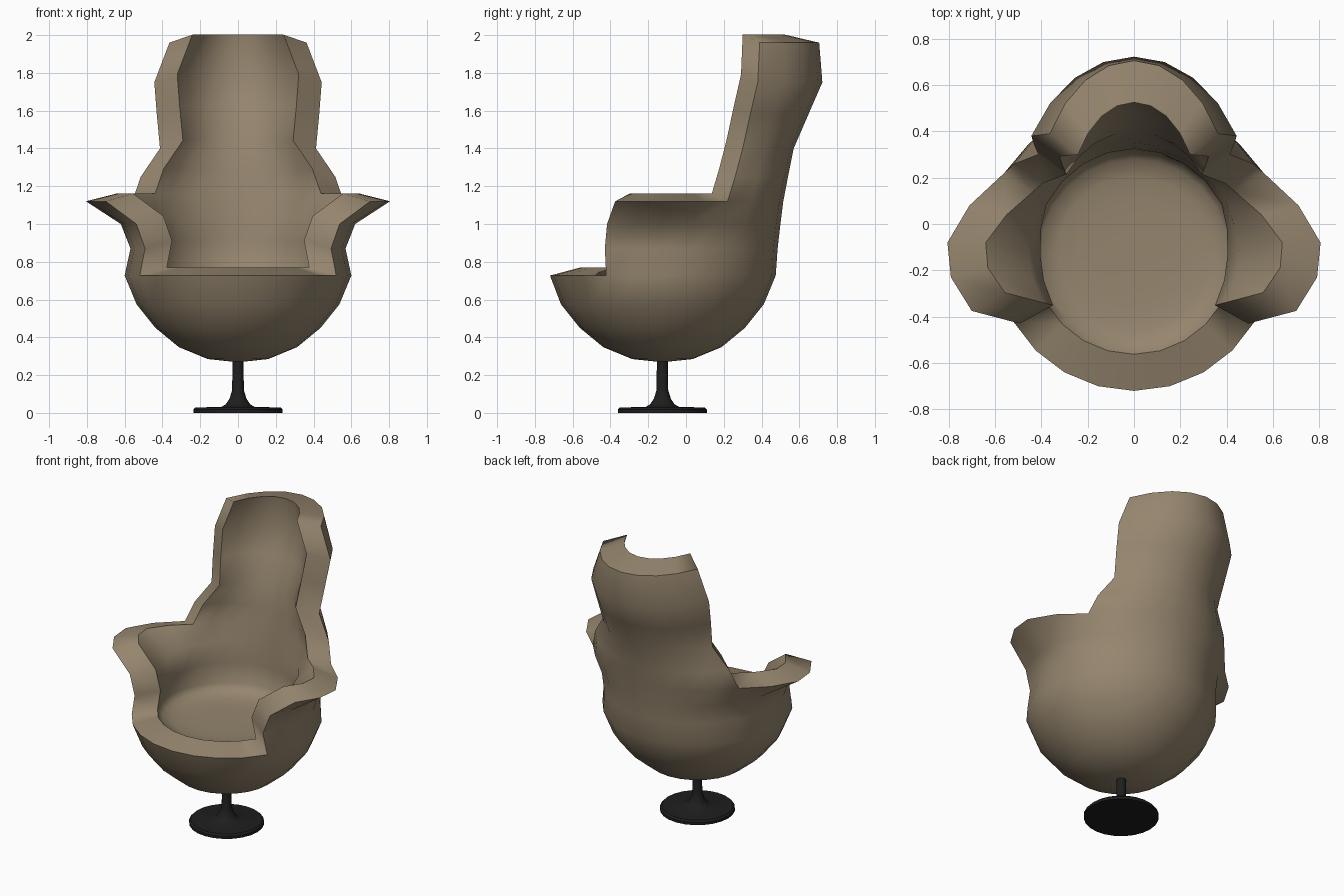
import bpy, bmesh, math

if "Cube" in bpy.data.objects:
    bpy.data.objects.remove(bpy.data.objects["Cube"])

CY = -0.125            # centre line of the bowl and pedestal
SEG = 24               # sides of the bowl


def material(name, rgb):
    m = bpy.data.materials.new(name)
    m.diffuse_color = (*rgb, 1)
    m.use_nodes = True
    m.node_tree.nodes["Principled BSDF"].inputs["Base Color"].default_value = m.diffuse_color
    return m


tan = material("tan upholstery", (0.30, 0.235, 0.155))
black = material("black metal", (0.013, 0.013, 0.013))


def finish(bm, name, mat):
    me = bpy.data.meshes.new(name)
    bm.to_mesh(me)
    bm.free()
    me.materials.append(mat)
    ob = bpy.data.objects.new(name, me)
    bpy.context.collection.objects.link(ob)
    return ob


# ---- seat shell: rows -5..0 are the bowl, 0..3 the arms, 0..8 the back ----
BOWL = {-4: (0.16, 0.285), -3: (0.313, 0.348), -2: (0.437, 0.45), -1: (0.537, 0.575)}
FLOOR = {-5: (0, 0.70), -4: (0.14, 0.70), -3: (0.24, 0.703), -2: (0.33, 0.71), -1: (0.405, 0.73)}
Z = [0.727, 0.87, 1.0, 1.12, 1.25, 1.40, 1.58, 1.75, 1.96]
BACK_Y = [0.475, 0.485, 0.50, 0.515, 0.54, 0.57, 0.648, 0.722, 0.705]
BACK_EDGE = {4: (0.515, 0.26), 5: (0.413, 0.30), 6: (0.43, 0.34), 7: (0.443, 0.38), 8: (0.363, 0.39)}
ARM_TOP = {-2: (0.70, -0.375), -1: (0.79, -0.23), 0: (0.805, -0.08), 1: (0.71, 0.08), 2: (0.56, 0.22)}
FLARE = [0, -0.15, 0.1, 1]


def outer_xy(row, k):
    """Right half of the outer wall, k counts 15 degree steps from +x."""
    a = math.radians(15 * k)
    if k <= 2:
        if row > 3:
            return BACK_EDGE[row]
        x, y = 0.6 * math.cos(a), CY + 0.595 * math.sin(a)
        if row == 0:
            return x, y
        tx, ty = ARM_TOP[k]
        w = FLARE[row]
        return x + w * (tx - x), y + w * (ty - y)
    ex, ey = outer_xy(row, 2)
    b = 2 * (BACK_Y[row] - ey)
    return ex * math.cos(a) / math.cos(math.pi / 6), BACK_Y[row] - b + b * math.sin(a)


def point(row, k, inner):
    if row < 0:
        r, z = FLOOR[row] if inner else BOWL.get(row, (0, 0.268))
        a = math.radians(15 * k)
        return r * math.cos(a), CY + r * math.sin(a), z
    side = 1
    if k > 6:
        k, side = 12 - k, -1
    x, y = outer_xy(row, k)
    z = Z[row]
    if inner:
        a = math.radians(15 * k)
        back = k >= 2
        x -= (0.165 - (0.025 * min(1, row / 3) if back else 0)) * math.cos(a)
        y -= (0.158 + (0.022 * row / 8 if back else 0)) * math.sin(a)
        z += 0.042
    return side * x, y, z


def wrap(k):
    return (k + 6) % SEG - 6


faces = []
for k in range(-6, 18):
    n = wrap(k + 1)
    faces.append([(-5, 0), (-4, n), (-4, k)])
    for row in range(-4, 8):
        lo, hi = (-6, 18) if row < 0 else (-2, 14) if row < 3 else (2, 10)
        if lo <= k < hi:
            faces.append([(row, k), (row, n), (row + 1, n), (row + 1, k)])

bm = bmesh.new()
verts = {}


def v(key, inner):
    if (key, inner) not in verts:
        verts[key, inner] = bm.verts.new(point(*key, inner))
    return verts[key, inner]


edges = set()
for f in faces:
    bm.faces.new([v(q, False) for q in f])
    bm.faces.new([v(q, True) for q in reversed(f)])
    edges.update(zip(f, f[1:] + f[:1]))

# flat rim joining the outer and inner walls
rim = set()
for a, b in sorted(edges):
    if (b, a) not in edges:
        rim.add(bm.faces.new([v(b, False), v(a, False), v(a, True), v(b, True)]))
for f in bm.faces:
    f.smooth = True
for e in bm.edges:
    n = sum(f in rim for f in e.link_faces)
    if n == 1 or (n == 2 and e.calc_face_angle(0) > math.radians(28)):
        e.smooth = False
bmesh.ops.recalc_face_normals(bm, faces=bm.faces)
finish(bm, "seat_shell", tan)

# ---- pedestal: lathe profile ----
profile = [(0, 0), (0.236, 0), (0.236, 0.018), (0.225, 0.029), (0.09, 0.031), (0.065, 0.045),
           (0.045, 0.075), (0.031, 0.12), (0.029, 0.30), (0, 0.30)]
bm = bmesh.new()
pv = [bm.verts.new((r, CY, z)) for r, z in profile]
pe = [bm.edges.new(p) for p in zip(pv, pv[1:])]
bmesh.ops.spin(bm, geom=pv + pe, cent=(0, CY, 0), axis=(0, 0, 1), angle=2 * math.pi, steps=SEG)
bmesh.ops.remove_doubles(bm, verts=bm.verts, dist=0.0005)
bmesh.ops.recalc_face_normals(bm, faces=bm.faces)
ob = finish(bm, "pedestal", black)
bpy.context.view_layer.objects.active = ob
ob.select_set(True)
bpy.ops.object.shade_smooth_by_angle(angle=math.radians(40))
